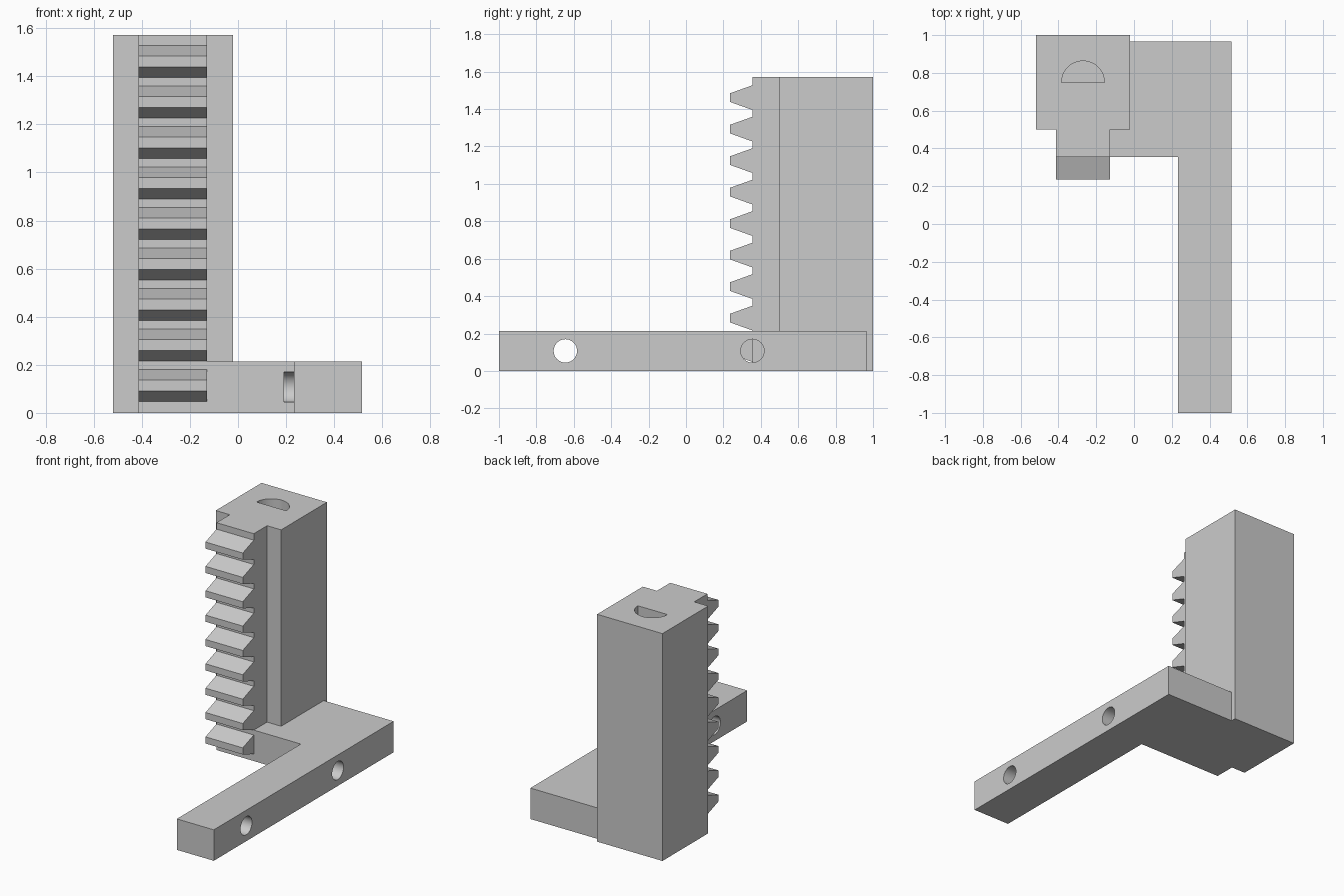
import bpy, bmesh, math
from mathutils import Vector

if "Cube" in bpy.data.objects:
    bpy.data.objects.remove(bpy.data.objects["Cube"])


def prism(name, pts, direction, place):
    """Extrude a 2D profile; place maps each profile point to 3D."""
    bm = bmesh.new()
    face = bm.faces.new([bm.verts.new(place(a, b)) for a, b in pts])
    ext = bmesh.ops.extrude_face_region(bm, geom=[face])
    verts = [g for g in ext["geom"] if isinstance(g, bmesh.types.BMVert)]
    bmesh.ops.translate(bm, verts=verts, vec=Vector(direction))
    bmesh.ops.recalc_face_normals(bm, faces=bm.faces[:])
    mesh = bpy.data.meshes.new(name)
    bm.to_mesh(mesh)
    bm.free()
    obj = bpy.data.objects.new(name, mesh)
    bpy.context.collection.objects.link(obj)
    return obj


def arc(cx, cy, r, start, end, n):
    return [(cx + r * math.cos(start + (end - start) * i / n),
             cy + r * math.sin(start + (end - start) * i / n)) for i in range(n + 1)]


def boolean(target, tool, operation):
    """Apply a boolean and remove the helper."""
    mod = target.modifiers.new(operation, 'BOOLEAN')
    mod.operation, mod.object, mod.solver = operation, tool, 'EXACT'
    tool.hide_render = True
    bpy.context.view_layer.objects.active = target
    bpy.ops.object.modifier_apply(modifier=mod.name)
    bpy.data.objects.remove(tool, do_unlink=True)


HEIGHT, BASE = 1.572, 0.214
ROOT, TIP = 0.355, 0.235          # y of tooth roots and tips
flat = lambda z: (lambda x, y: (x, y, z))
side = lambda x: (lambda y, z: (x, y, z))

# Upright post
body = prism("rack_bracket", [(-.52, .5), (-.02, .5), (-.02, 1), (-.52, 1)],
             (0, 0, HEIGHT), flat(0))

# Toothed rack strip, nine trapezoid teeth
profile = [(.6, 0), (ROOT, 0)]
for i in range(9):
    c = 0.114 + i * 0.1684
    profile += [(ROOT, c - .066), (TIP, c - .023), (TIP, c + .023), (ROOT, c + .066)]
profile += [(ROOT, HEIGHT), (.6, HEIGHT)]
rack = prism("rack_strip", profile, (.285, 0, 0), side(-.413))

# L-shaped foot plate with long arm
foot = prism("foot_plate", [(-.2, ROOT), (.232, ROOT), (.232, -1), (.515, -1),
                            (.515, .965), (-.2, .965)], (0, 0, BASE), flat(0))

for part in (rack, foot):
    boolean(body, part, 'UNION')

# Through hole and blind hole across the arm
for y, x0 in ((-.645, .1), (ROOT, .192)):
    ring = arc(y, BASE / 2, .0625, 0, 2 * math.pi, 48)[:-1]
    boolean(body, prism("arm_hole", ring, (.7 - x0, 0, 0), side(x0)), 'DIFFERENCE')

# D-shaped socket in the post top
socket = arc(-.27, .75, .113, 0, math.pi, 32)
boolean(body, prism("shaft_socket", socket, (0, 0, .6), flat(HEIGHT - .5)), 'DIFFERENCE')

# Smooth the hole walls only
body.select_set(True)
bpy.context.view_layer.objects.active = body
bpy.ops.object.shade_smooth_by_angle(angle=math.radians(15))
